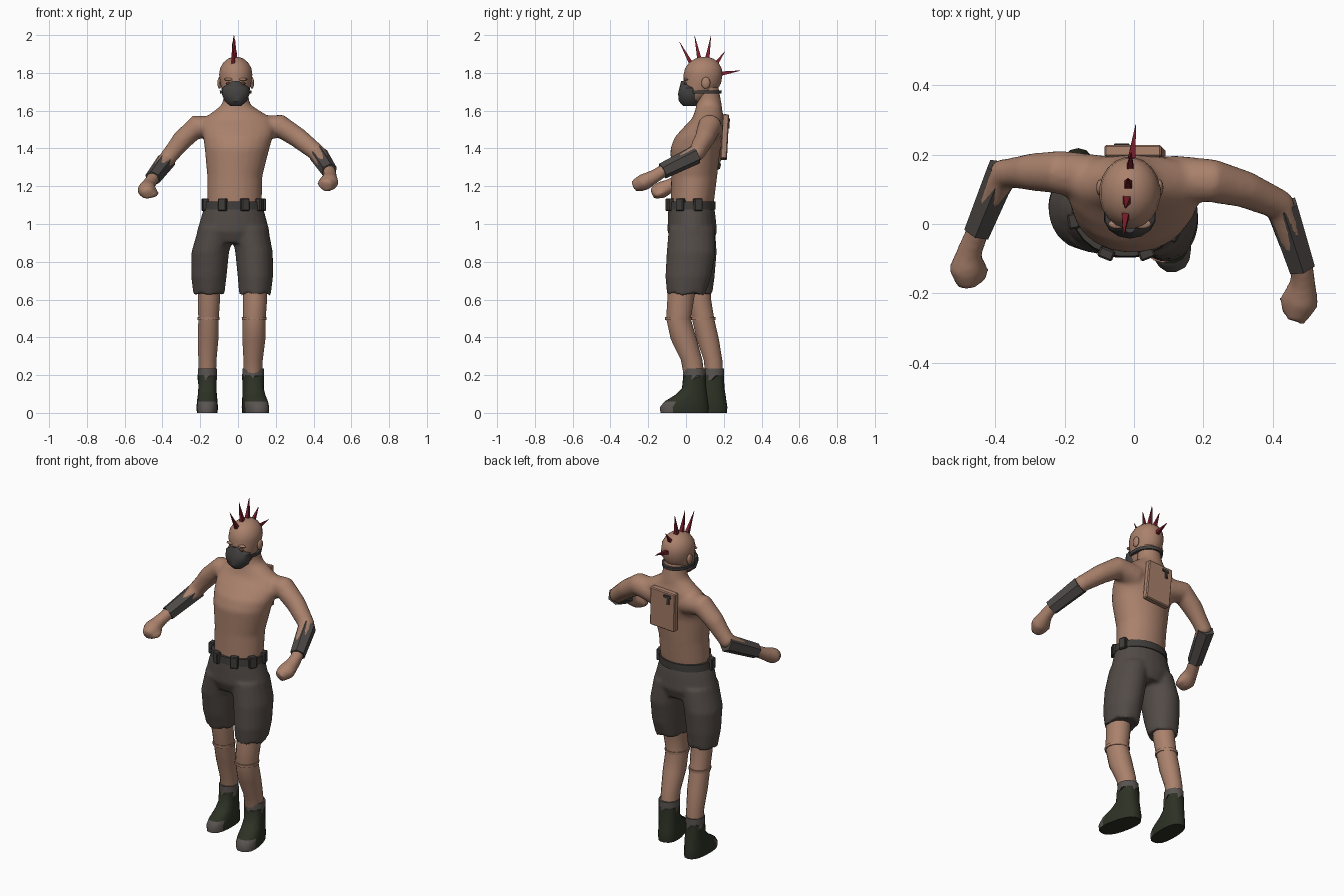
import bpy, bmesh, math
from mathutils import Vector, Matrix

cube = bpy.data.objects.get("Cube")
if cube:
    bpy.data.objects.remove(cube, do_unlink=True)


def material(name, r, g, b):
    m = bpy.data.materials.new(name)
    m.use_nodes = True
    m.diffuse_color = (r, g, b, 1)
    m.node_tree.nodes["Principled BSDF"].inputs["Base Color"].default_value = (r, g, b, 1)
    return m


SKIN = material("skin", .40, .22, .15)
CHARCOAL = material("charcoal cloth", .085, .07, .062)
GUARD = material("grey leather", .075, .067, .063)
BELT = material("dark belt", .05, .046, .042)
MASK = material("mask grey", .06, .056, .054)
BOOT = material("dark green boot", .026, .031, .018)
TRIM = material("boot trim grey", .10, .088, .08)
RED = material("spike red", .21, .014, .025)
EYE = material("eye brown", .13, .05, .025)


def loft(bm, stations, sides=16, ref=None, yaw=0, power=1, jag=0, cap=True):
    """Bridge ellipses (x, y, z, a, b); level rings, or square to the path if ref is given."""
    pts = [Vector(s[:3]) for s in stations]
    rings = []
    for i, s in enumerate(stations):
        u, v = Vector((math.cos(yaw), math.sin(yaw), 0)), Vector((-math.sin(yaw), math.cos(yaw), 0))
        if ref:
            t = (pts[min(i + 1, len(pts) - 1)] - pts[max(i - 1, 0)]).normalized()
            u = t.cross(Vector(ref)).normalized()
            v = u.cross(t)
        a, b = s[3], s[-1]
        ring = []
        for k in range(sides):
            w = math.tau * (k + .5) / sides
            c, n = math.cos(w), math.sin(w)
            p = pts[i] + u * a * math.copysign(abs(c) ** power, c) + v * b * math.copysign(abs(n) ** power, n)
            if jag and i == len(stations) - 1:
                p.z += jag * (-1) ** (k // 2)
            ring.append(bm.verts.new(p))
        rings.append(ring)
    for r0, r1 in zip(rings, rings[1:]):
        for k in range(sides):
            j = (k + 1) % sides
            bm.faces.new((r0[k], r0[j], r1[j], r1[k]))
    if cap:
        bm.faces.new(rings[0][::-1])
        bm.faces.new(rings[-1])


def finish(name, bm, mats, angle=None, voxel=None, rule=None):
    bmesh.ops.recalc_face_normals(bm, faces=bm.faces)
    if rule:
        for f in bm.faces:
            f.material_index = rule(f.calc_center_median())
    mesh = bpy.data.meshes.new(name)
    bm.to_mesh(mesh)
    bm.free()
    for m in mats:
        mesh.materials.append(m)
    ob = bpy.data.objects.new(name, mesh)
    bpy.context.collection.objects.link(ob)
    if angle:
        bpy.ops.object.select_all(action='DESELECT')
        ob.select_set(True)
        bpy.context.view_layer.objects.active = ob
        bpy.ops.object.shade_smooth_by_angle(angle=math.radians(angle))
    if voxel:
        # Fuse overlapping volumes into one soft skin
        mod = ob.modifiers.new("fuse", 'REMESH')
        mod.mode, mod.voxel_size, mod.use_smooth_shade = 'VOXEL', voxel, True
        mod = ob.modifiers.new("soften", 'SMOOTH')
        mod.factor, mod.iterations = .5, 5
    return ob


def part(name, stations, mat, angle=40, **kw):
    bm = bmesh.new()
    loft(bm, stations, **kw)
    return finish(name, bm, [mat], angle)


def box(name, loc, size, mat, rot=(0, 0, 0)):
    bm = bmesh.new()
    bmesh.ops.create_cube(bm, size=1, matrix=Matrix.Diagonal((*size, 1)))
    bmesh.ops.bevel(bm, geom=bm.edges[:], offset=min(size) * .15, segments=1, affect='EDGES')
    ob = finish(name, bm, [mat])
    ob.location, ob.rotation_euler = loc, rot
    return ob


def ball(name, loc, size, mat):
    bm = bmesh.new()
    bmesh.ops.create_uvsphere(bm, u_segments=12, v_segments=8, radius=1,
                              matrix=Matrix.Translation(loc) @ Matrix.Diagonal((*size, 1)))
    return finish(name, bm, [mat], 60)


# Torso, neck, arms and fists fused together
bm = bmesh.new()
loft(bm, [(-.02, .03, 1.07, .14, .11), (-.018, .035, 1.13, .145, .115), (-.017, .043, 1.25, .146, .122),
          (-.005, .05, 1.4, .172, .133), (0, .07, 1.46, .185, .13), (0, .095, 1.51, .195, .11),
          (0, .118, 1.56, .18, .085), (-.005, .12, 1.6, .12, .072), (-.01, .122, 1.63, .078, .068),
          (-.01, .12, 1.66, .068, .064), (-.01, .11, 1.74, .064, .06)], sides=24)
loft(bm, [(-.1, .13, 1.5, .07), (-.22, .15, 1.515, .063), (-.3, .15, 1.44, .054), (-.375, .145, 1.345, .046),
          (-.415, .07, 1.29, .042), (-.455, -.03, 1.235, .034), (-.475, -.08, 1.205, .037),
          (-.484, -.13, 1.18, .052, .046), (-.478, -.18, 1.16, .032)], ref=(0, 0, 1))
loft(bm, [(.1, .13, 1.5, .07), (.225, .125, 1.518, .063), (.32, .1, 1.455, .054), (.42, .055, 1.375, .046),
          (.45, -.03, 1.33, .042), (.485, -.13, 1.275, .034), (.488, -.17, 1.25, .037),
          (.482, -.225, 1.22, .052, .046), (.465, -.275, 1.2, .033)], ref=(0, 0, 1))
for thumb in ([(-.46, -.09, 1.19, .018), (-.435, -.135, 1.16, .018), (-.44, -.165, 1.15, .014)],
              [(.46, -.18, 1.245, .018), (.435, -.22, 1.215, .018), (.44, -.255, 1.2, .014)]):
    loft(bm, thumb, sides=8, ref=(0, 0, 1))
finish("body_and_arms", bm, [SKIN], voxel=.012)

# Forearm guards
part("right_forearm_guard", [(-.378, .158, 1.337, .051), (-.452, -.022, 1.24, .043)], GUARD, None,
     sides=6, ref=(0, 0, 1))
part("left_forearm_guard", [(.426, .052, 1.367, .051), (.484, -.125, 1.28, .043)], GUARD, None,
     sides=6, ref=(0, 0, 1))

# Head with ears and eyes
HX = -.012
part("head", [(HX, .02, 1.632, .03, .035), (HX, .04, 1.66, .056, .062), (HX, .07, 1.7, .073, .09),
              (HX, .087, 1.745, .082, .1), (HX, .09, 1.79, .089, .104), (HX, .092, 1.825, .084, .098),
              (HX, .094, 1.855, .066, .078), (HX, .096, 1.875, .042, .05), (HX, .097, 1.885, .014, .018)],
     SKIN, 70, sides=20)
for side, s in (("right", -1), ("left", 1)):
    ball(side + "_ear", (HX + s * .086, .105, 1.747), (.011, .024, .031), SKIN)
    ball(side + "_brow", (HX + s * .036, .0, 1.766), (.026, .014, .008), SKIN)
    ball(side + "_eye", (HX + s * .036, -.003, 1.744), (.015, .008, .008), EYE)

# Face mask with strap
part("face_mask", [(HX, .02, 1.625, .03, .035), (HX, .02, 1.65, .06, .058), (HX, .022, 1.69, .076, .064),
                   (HX, .02, 1.72, .074, .055), (HX, .004, 1.757, .02, .03)], MASK, 35, sides=14)
part("mask_strap", [(HX, .088, 1.69, .084, .101), (HX, .088, 1.708, .086, .103)], MASK, sides=20)

# Crest of spikes: base y, z then tip x, y, z
for i, (by, bz, tx, ty, tz) in enumerate(((.035, 1.835, -.03, -.035, 1.965), (.072, 1.868, -.025, .045, 1.998),
                                          (.112, 1.872, -.018, .132, 1.995), (.152, 1.838, -.008, .207, 1.915),
                                          (.178, 1.795, .005, .287, 1.812))):
    bx = -.024 + .004 * i
    part(f"spike_{i + 1}", [(bx, by, bz, .017), (tx, ty, tz, .001)], RED, None, sides=4, ref=(1, 0, 0))

# Shorts: hips and two legs fused together
bm = bmesh.new()
loft(bm, [(-.022, .027, 1.1, .152, .12), (-.024, .03, 1.05, .168, .126), (-.025, .033, .96, .193, .132),
          (-.025, .035, .9, .13, .11)], sides=24)
loft(bm, [(.06, .03, .98, .1, .122), (.085, .027, .85, .1, .13), (.092, .012, .72, .094, .122),
          (.09, .002, .625, .084, .102)], sides=20, jag=.008)
loft(bm, [(-.11, .035, .98, .1, .12), (-.147, .045, .85, .1, .118), (-.154, .052, .72, .094, .1),
          (-.154, .06, .625, .082, .08)], sides=20, jag=.008)
finish("shorts", bm, [CHARCOAL], voxel=.01)

# Lower legs, knee bands and boots: ankle x, y, toe turn, boot width
LEGS = {
    "left": ([(.09, -.02, .7, .065, .075), (.09, -.028, .6, .065, .072), (.086, -.04, .5, .062, .066),
              (.084, -.012, .39, .062, .07), (.08, .03, .28, .052, .058), (.08, .045, .18, .05, .055)],
             .08, .045, math.radians(13), .062),
    "right": ([(-.154, .065, .7, .06, .065), (-.154, .072, .6, .06, .062), (-.156, .09, .5, .055, .06),
               (-.158, .115, .39, .055, .06), (-.162, .143, .28, .049, .05), (-.162, .15, .18, .046, .047)],
              -.162, .145, math.radians(-1), .055),
}
for side, (leg, ax, ay, yaw, w) in LEGS.items():
    part(side + "_lower_leg", leg, SKIN, 60)
    kx, ky, kz, ka, kb = leg[2]
    part(side + "_knee_band", [(kx, ky, kz - .008, ka + .005, kb + .005),
                               (kx, ky, kz + .008, ka + .006, kb + .006)], SKIN, sides=14)
    bm = bmesh.new()
    rows = [(.0, -.055, w, .13), (.03, -.055, w * 1.03, .133), (.06, -.045, w, .118), (.095, -.018, w * .92, .086),
            (.13, -.002, w * .88, .064), (.2, 0, w * .9, .058)]
    size = .95 if side == "right" else 1
    loft(bm, [(ax - math.sin(yaw) * d, ay + math.cos(yaw) * d * size, z, a, b * size) for z, d, a, b in rows],
         yaw=yaw, power=.8, sides=18)
    finish(side + "_boot", bm, [BOOT, TRIM], 50,
           rule=lambda c: int(.0 < c.z < .05 and c.y < ay - .11))
    part(side + "_boot_collar", [(ax, ay, .235, w * .93, .06 * size), (ax, ay, .185, w * .95, .061 * size)], TRIM,
         sides=16, jag=.012)

# Belt with pouches
part("belt", [(-.022, .03, 1.078, .16, .127), (-.021, .031, 1.12, .156, .125)], BELT, sides=24)
for i, deg in enumerate((190, -112, -68, -28, 15)):
    a = math.radians(deg)
    box(f"belt_pouch_{i + 1}", (-.022 + .155 * math.cos(a), .03 + .125 * math.sin(a), 1.102),
        (.032, .045, .068), BELT, (0, 0, a))

# Back panel with a small clip
box("back_panel", (.003, .205, 1.46), (.165, .035, .235), SKIN, (math.radians(-3), math.radians(-3), 0))
box("panel_clip", (-.035, .226, 1.55), (.045, .012, .018), BELT)
box("panel_clip_tail", (-.04, .227, 1.525), (.018, .009, .04), BELT)
